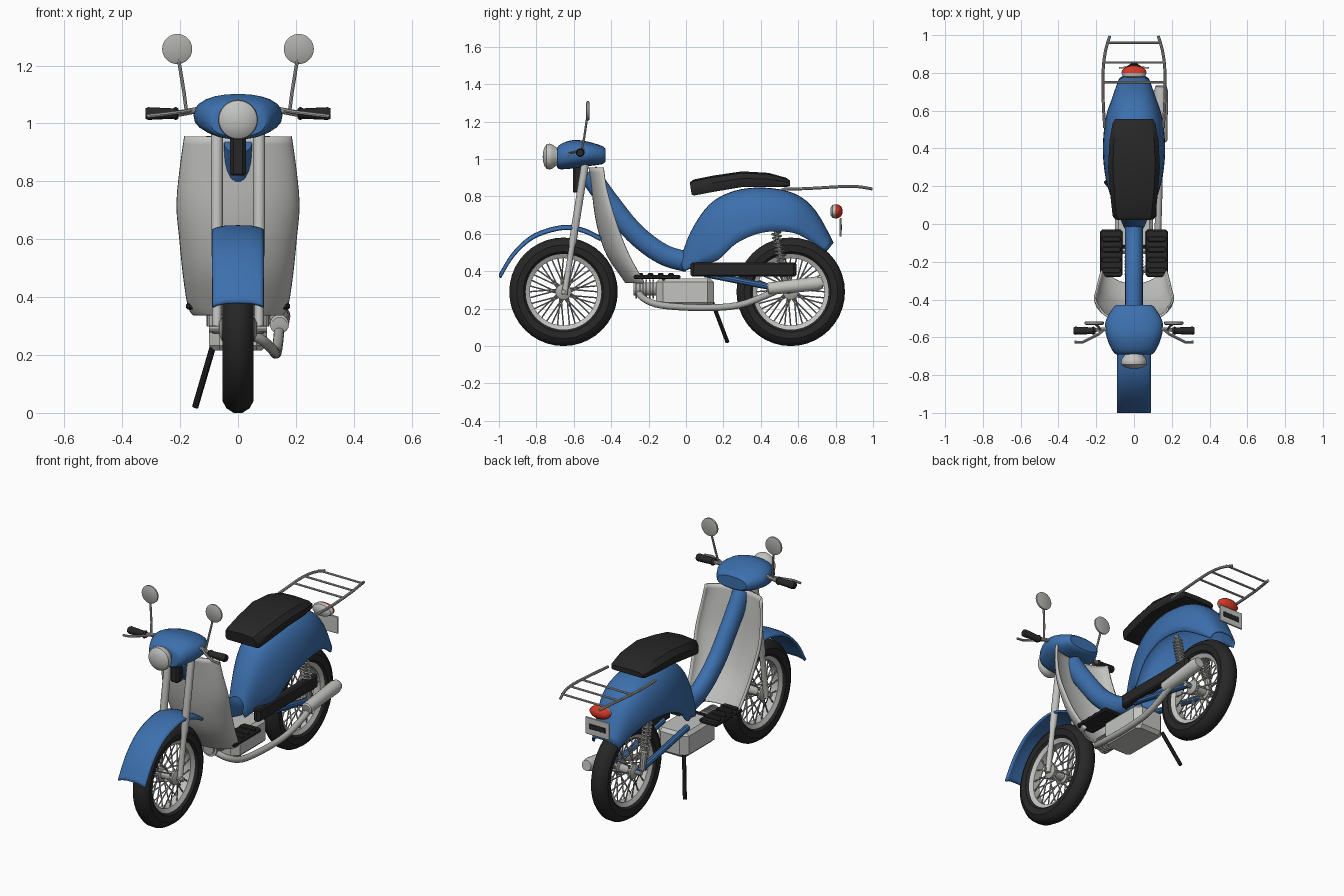
import bpy, bmesh, math
from mathutils import Vector as V

if "Cube" in bpy.data.objects:
    bpy.data.objects.remove(bpy.data.objects["Cube"])


def material(name, rgb):
    m = bpy.data.materials.new(name)
    m.diffuse_color = (*rgb, 1)
    m.use_nodes = True
    m.node_tree.nodes["Principled BSDF"].inputs["Base Color"].default_value = m.diffuse_color
    return m


BLUE = material("blue_paint", (0.045, 0.16, 0.42))
GREY = material("light_grey", (0.54, 0.55, 0.53))
METAL = material("metal", (0.42, 0.42, 0.41))
BLACK = material("black_rubber", (0.02, 0.02, 0.02))
RED = material("red_lens", (0.65, 0.04, 0.02))


def part(name, mat, shells, caps=True, loop=False, open_ring=False, thick=0):
    """Skin one or more stacks of rings into a single object."""
    bm = bmesh.new()
    for rings in shells:
        vs = [[bm.verts.new(p) for p in r] for r in rings]
        n = len(vs[0])
        pairs = list(zip(vs, vs[1:])) + ([(vs[-1], vs[0])] if loop else [])
        for a, b in pairs:
            for i in range(n - 1 if open_ring else n):
                j = (i + 1) % n
                bm.faces.new((a[i], a[j], b[j], b[i]))
        if caps and not loop and not open_ring:
            bm.faces.new(vs[0])
            bm.faces.new(vs[-1])
    bmesh.ops.recalc_face_normals(bm, faces=bm.faces)
    me = bpy.data.meshes.new(name)
    bm.to_mesh(me)
    bm.free()
    me.materials.append(mat)
    ob = bpy.data.objects.new(name, me)
    bpy.context.collection.objects.link(ob)
    if thick:
        mod = ob.modifiers.new("thickness", 'SOLIDIFY')
        mod.thickness = thick
        mod.offset = 0
    return ob


def smooth(rows, k=4):
    """Catmull-Rom resampling of rows of numbers."""
    rows = [tuple(r) for r in rows]
    ext = [rows[0]] + rows + [rows[-1]]
    out = []
    for a, b, c, d in zip(ext, ext[1:], ext[2:], ext[3:]):
        for i in range(k):
            t = i / k
            out.append(tuple(0.5 * (2 * q + (r - p) * t + (2 * p - 5 * q + 4 * r - s) * t * t
                       + (3 * q - p - 3 * r + s) * t ** 3) for p, q, r, s in zip(a, b, c, d)))
    return out + [rows[-1]]


def tube(pts, r, r2=None, sides=10):
    """Rings along a path; r may be one radius or one per point."""
    pts = [V(p) for p in pts]
    d = (pts[-1] - pts[0]).normalized()
    ref = V((0, 0, 1)) if abs(d.x) > 0.75 else V((1, 0, 0))
    rings = []
    for i, p in enumerate(pts):
        t = (pts[min(i + 1, len(pts) - 1)] - pts[max(i - 1, 0)]).normalized()
        u = (ref - t * ref.dot(t)).normalized()
        w = t.cross(u)
        ra = r[i] if isinstance(r, (list, tuple)) else r
        rb = r2 or ra
        rings.append([p + u * ra * math.cos(a) + w * rb * math.sin(a)
                      for a in (math.tau * k / sides for k in range(sides))])
    return rings


def lathe(profile, c, axis='x', n=32, sx=1):
    """Rings of (radius, offset) turned about an axis through c."""
    rings = []
    for r, o in profile:
        ring = []
        for k in range(n):
            a = math.tau * k / n
            q = (o, r * math.cos(a), r * math.sin(a)) if axis == 'x' else (r * sx * math.cos(a), o, r * math.sin(a))
            ring.append(V(c) + V(q))
        rings.append(ring)
    return rings


def box(x0, x1, y0, y1, z0, z1, b=0.01):
    """Box with chamfered edges, stacked along z."""
    def ring(i, z):
        return [V((x, y, z)) for x, y in ((x0 + i, y0 + 2 * b), (x0 + i, y1 - 2 * b), (x0 + 2 * b, y1 - i),
                (x1 - 2 * b, y1 - i), (x1 - i, y1 - 2 * b), (x1 - i, y0 + 2 * b), (x1 - 2 * b, y0 + i),
                (x0 + 2 * b, y0 + i))]
    return [ring(b, z0), ring(0, z0 + b), ring(0, z1 - b), ring(b, z1)]


def power(v, p):
    return math.copysign(abs(v) ** p, v)


# Wheels: tyre, rim, hub and crossed spokes
for side, cy in (("front", -0.655), ("rear", 0.56)):
    c = (0, cy, 0.29)
    half = [(0.2, 0.032), (0.215, 0.048), (0.25, 0.053), (0.274, 0.04), (0.29, 0.015)]
    part(side + "_tyre", BLACK, [lathe(half + [(r, -o) for r, o in reversed(half)], c, n=40)], loop=True)
    part(side + "_rim", GREY, [lathe([(0.18, 0.022), (0.205, 0.036), (0.205, -0.036), (0.18, -0.022)], c, n=40)], loop=True)
    part(side + "_hub", METAL, [lathe([(0.022, -0.065), (0.042, -0.055), (0.042, -0.035), (0.026, -0.03),
         (0.026, 0.03), (0.042, 0.035), (0.042, 0.055), (0.022, 0.065)], c, n=20),
         lathe([(0.013, -0.1), (0.013, 0.1)], c, n=10)])
    spokes = []
    for k in range(36):
        a = math.tau * k / 36
        b = a + (0.35 if k % 4 < 2 else -0.35)
        x = 0.045 if k % 2 else -0.045
        spokes.append(tube([(x, cy + 0.038 * math.cos(b), 0.29 + 0.038 * math.sin(b)),
                            (x * 0.3, cy + 0.185 * math.cos(a), 0.29 + 0.185 * math.sin(a))], 0.004, sides=5))
    part(side + "_spokes", METAL, spokes)

# Front mudguard: thin bowed strip
arc = smooth([(-0.995, 0.38), (-0.92, 0.50), (-0.81, 0.595), (-0.66, 0.64), (-0.55, 0.625), (-0.455, 0.58)], 5)
part("front_mudguard", BLUE, [[[V((x * 0.087, y, z - 0.014 * x ** 4)) for x in (-1, -0.85, -0.5, 0, 0.5, 0.85, 1)]
     for y, z in arc]], open_ring=True, thick=0.014)

# Fork legs, steering column
for s, n in ((-1, "left"), (1, "right")):
    part(n + "_fork_leg", GREY, [tube([(s * 0.073, -0.65, 0.275), (s * 0.073, -0.61, 0.53),
         (s * 0.073, -0.605, 0.56), (s * 0.073, -0.54, 0.97)], [0.016, 0.016, 0.021, 0.021], sides=14)])
part("steering_column", BLACK, [box(-0.027, 0.027, -0.605, -0.545, 0.82, 0.96, 0.006)])

# Leg shield: rows of (rear edge y, front centre y, z, half width)
rows = smooth([(-0.44, -0.515, 0.955, 0.18), (-0.425, -0.50, 0.85, 0.195), (-0.39, -0.485, 0.72, 0.207),
               (-0.35, -0.46, 0.60, 0.197), (-0.30, -0.415, 0.48, 0.185), (-0.24, -0.34, 0.37, 0.168),
               (-0.225, -0.32, 0.34, 0.15)], 3)
part("leg_shield", GREY, [[[V((w * math.sin(a), yf + (yb - yf) * (1 - math.cos(a)), z))
     for a in (math.pi * k / 24 for k in range(-12, 13))] for yb, yf, z, w in rows]], open_ring=True, thick=0.012)

# Frame spine
spine = smooth([(0, -0.525, 0.93), (0, -0.47, 0.85), (0, -0.40, 0.755), (0, -0.30, 0.63),
                (0, -0.20, 0.54), (0, -0.10, 0.48), (0, 0.01, 0.45)], 4)
part("frame_spine", BLUE, [tube(spine, 0.048, 0.056, sides=18)])

# Rear body: open arch, rows of (top y, top z, bottom y, bottom z, half width)
rows = smooth([(-0.03, 0.45, -0.01, 0.40, 0.05), (0.03, 0.61, 0.08, 0.435, 0.085), (0.13, 0.755, 0.17, 0.46, 0.125),
               (0.26, 0.825, 0.27, 0.55, 0.15), (0.42, 0.842, 0.41, 0.607, 0.16), (0.58, 0.81, 0.56, 0.608, 0.145),
               (0.69, 0.72, 0.65, 0.57, 0.115), (0.785, 0.55, 0.75, 0.505, 0.08)], 4)
part("rear_body", BLUE, [[[V((w * power(math.cos(a), 0.75), by + (ty - by) * math.sin(a) ** 0.85,
     bz + (tz - bz) * math.sin(a) ** 0.85)) for a in (math.pi * k / 20 for k in range(21))]
     for ty, tz, by, bz, w in rows]], open_ring=True, thick=0.01)

# Seat: rows of (y, bottom y shift, top z, bottom z, half width)
section = [(-0.94, 0), (-1, 0.15), (-1, 0.55), (-0.82, 0.9), (0, 1), (0.82, 0.9), (1, 0.55), (1, 0.15), (0.94, 0)]
rows = [(0.02, 0.01, 0.875, 0.81, 0.10), (0.04, 0.005, 0.89, 0.805, 0.113), (0.15, 0, 0.912, 0.825, 0.125),
        (0.30, 0, 0.934, 0.85, 0.137), (0.44, 0, 0.926, 0.85, 0.13), (0.535, 0, 0.9, 0.85, 0.113),
        (0.555, 0, 0.885, 0.855, 0.1)]
part("seat", BLACK, [[[V((w * x, y + d * (1 - h), zb + (zt - zb) * h)) for x, h in section]
     for y, d, zt, zb, w in rows]])

# Handlebar cowl: rows of (y, top z, bottom z, half width)
rows = smooth([(-0.69, 1.055, 0.955, 0.095), (-0.67, 1.08, 0.945, 0.115), (-0.60, 1.102, 0.95, 0.145),
               (-0.52, 1.092, 0.962, 0.152), (-0.45, 1.07, 0.972, 0.115), (-0.43, 1.055, 0.985, 0.095)], 3)
part("handlebar_cowl", BLUE, [[[V((w * power(math.cos(a), 0.9), y, (t + b) / 2 + (t - b) / 2 * power(math.sin(a), 0.8)))
     for a in (math.tau * k / 24 for k in range(24))] for y, t, b, w in rows]])

# Headlight
part("headlight", GREY, [lathe([(0.04, 0.02), (0.05, -0.01), (0.065, -0.03), (0.069, -0.045), (0.066, -0.06),
     (0.05, -0.072), (0.025, -0.079), (0.003, -0.081)], (0, -0.685, 1.013), 'y')])

# Bars, grips, levers and mirrors
for s, n in ((-1, "left"), (1, "right")):
    part(n + "_handlebar", METAL, [tube([(s * 0.12, -0.555, 1.05), (s * 0.2, -0.56, 1.035), (s * 0.215, -0.562, 1.035)], 0.011)])
    part(n + "_grip", BLACK, [tube([(s * x, -0.565, 1.034) for x in (0.205, 0.215, 0.225, 0.31, 0.32)],
         [0.017, 0.023, 0.018, 0.022, 0.018], sides=14)])
    part(n + "_lever", METAL, [tube([(s * 0.14, -0.545, 1.05), (s * 0.19, -0.585, 1.04), (s * 0.27, -0.625, 1.03),
         (s * 0.315, -0.625, 1.025)], 0.007, sides=8)])
    part(n + "_mirror_stem", METAL, [tube([(s * 0.178, -0.56, 1.04), (s * 0.187, -0.545, 1.11), (s * 0.206, -0.528, 1.225)], 0.006, sides=8)])
    part(n + "_mirror", METAL, [lathe([(0.044, -0.009), (0.052, -0.004), (0.052, 0.006), (0.047, 0.008)],
         (s * 0.21, -0.525, 1.257), 'y', 28)])

# Engine, finned cylinder, exhaust
part("engine", GREY, [box(-0.10, 0.10, -0.16, 0.15, 0.215, 0.36, 0.018)])
part("cylinder_fins", METAL, [lathe([(0.05, 0), (0.05, 0.008)], (0, -0.27 + 0.018 * k, 0.305), 'y', 20) for k in range(6)]
     + [lathe([(0.035, 0), (0.035, 0.13)], (0, -0.28, 0.305), 'y', 16)])
pipe = smooth([(0.03, -0.25, 0.28), (0.085, -0.22, 0.25), (0.12, -0.13, 0.218), (0.13, 0.08, 0.205),
               (0.135, 0.28, 0.218), (0.142, 0.45, 0.28), (0.142, 0.5, 0.305)], 4)
part("exhaust_pipe", METAL, [tube(pipe, 0.018, sides=12)])
part("muffler", GREY, [tube([(0.143, 0.435, 0.305), (0.143, 0.44, 0.306), (0.143, 0.70, 0.334), (0.143, 0.73, 0.338)],
     [0.026, 0.033, 0.038, 0.03], sides=18)])

# Footrests with ribs, stand, side guard
for s, n in ((-1, "left"), (1, "right")):
    xs = sorted((s * 0.06, s * 0.18))
    part(n + "_footrest", BLACK, [box(*xs, -0.28, -0.03, 0.358, 0.38, 0.006)]
         + [box(xs[0] + 0.01, xs[1] - 0.01, y, y + 0.03, 0.375, 0.39, 0.004) for y in (-0.26, -0.205, -0.15, -0.095)])
part("footrest_bar", BLACK, [tube([(-0.12, -0.12, 0.36), (0.12, -0.12, 0.36)], 0.01)])
part("side_stand", BLACK, [tube([(-0.085, 0.14, 0.235), (-0.148, 0.222, 0.02)], 0.011)])
part("side_guard", BLACK, [box(0.075, 0.12, 0.025, 0.59, 0.372, 0.447, 0.008)])

# Swing arm and shock absorbers with coil rings
for s, n in ((-1, "left"), (1, "right")):
    part(n + "_swing_arm", BLUE, [tube([(s * 0.08, 0.1, 0.385), (s * 0.08, 0.56, 0.295)], 0.018)])
    a, b = V((s * 0.092, 0.475, 0.64)), V((s * 0.092, 0.54, 0.3))
    coil = []
    for k in range(121):
        p = a.lerp(b, 0.08 + 0.6 * k / 120)
        t = math.tau * k / 12
        coil.append(p + V((0.024 * math.cos(t), 0.024 * math.sin(t), 0)))
    rings = [[p + V((0.005 * math.cos(q) * math.cos(math.tau * k / 12), 0.005 * math.cos(q) * math.sin(math.tau * k / 12),
             0.005 * math.sin(q))) for q in (math.tau * j / 5 for j in range(5))] for k, p in enumerate(coil)]
    part(n + "_shock_spring", GREY, [rings])
    part(n + "_shock_rod", METAL, [tube([a, a.lerp(b, 0.68), a.lerp(b, 0.7), b], [0.012, 0.012, 0.02, 0.016])])

# Luggage rack
for s, n in ((-1, "left"), (1, "right")):
    rail = smooth([(s * 0.155, 0.51, 0.838), (s * 0.163, 0.65, 0.842), (s * 0.163, 0.82, 0.852),
                   (s * 0.15, 0.92, 0.852), (s * 0.128, 0.995, 0.84)], 3)
    part(n + "_rack_rail", METAL, [tube(rail, 0.008, sides=8)])
part("rack_crossbars", METAL, [tube([(-w, y, 0.851), (w, y, 0.851)], 0.006, sides=8)
     for y, w in ((0.75, 0.162), (0.855, 0.16), (0.96, 0.145))])

# Tail light and number plate
c = (0, 0.8, 0.72)
part("tail_light_base", GREY, [lathe([(0.018, -0.028), (0.034, -0.018), (0.038, 0)], c, 'y', 24, 1.75)])
part("tail_light_lens", RED, [lathe([(0.038, 0), (0.036, 0.015), (0.026, 0.03), (0.008, 0.038)], c, 'y', 24, 1.75)])
part("plate", GREY, [box(-0.08, 0.08, 0.822, 0.832, 0.585, 0.685, 0.002)])
part("plate_strip", BLACK, [box(-0.055, 0.055, 0.830, 0.835, 0.62, 0.65, 0.001)])

# Smooth shading with sharp edges kept
for ob in bpy.context.collection.objects:
    ob.select_set(True)
    bpy.context.view_layer.objects.active = ob
bpy.ops.object.shade_smooth_by_angle(angle=math.radians(35))
